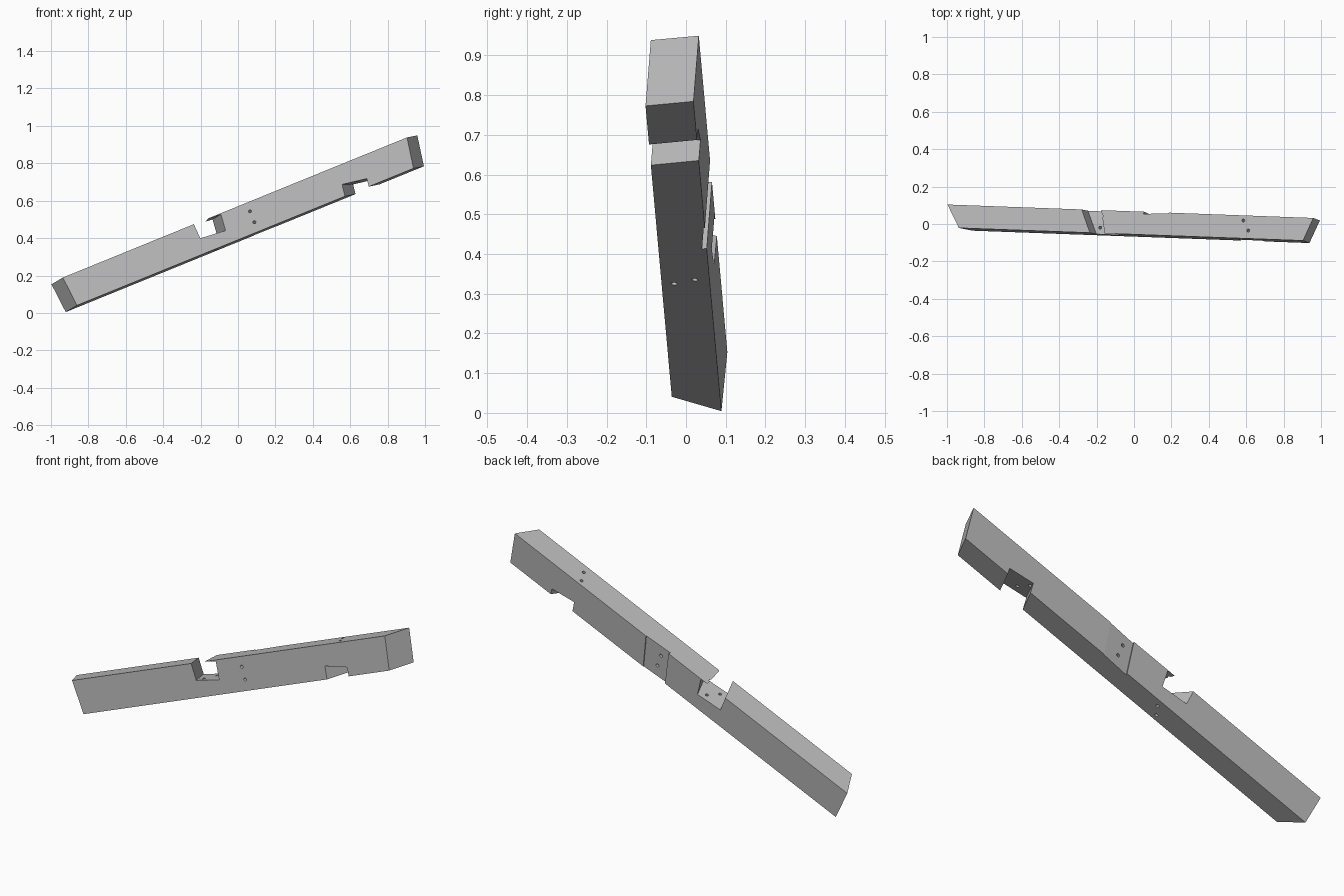
import bpy, bmesh
from mathutils import Vector, Matrix

cube = bpy.data.objects.get("Cube")
if cube:
    bpy.data.objects.remove(cube, do_unlink=True)

# Beam frame: length, depth (to the back) and height directions
U = Vector((0.926, -0.034, 0.377)).normalized()
W = Vector((0.064, 0.996, -0.067))
W = (W - U * W.dot(U)).normalized()
V = W.cross(U).normalized()
V = V if V.z > 0 else -V
CENTRE = Vector((0, 0, 0.475))
DEPTH, HEIGHT = 0.0615, 0.0835


def world(s, d, h):
    return CENTRE + U * s + W * d + V * h


def solid(name, first, last):
    """Closed prism between two matching loops of points."""
    bm = bmesh.new()
    a = [bm.verts.new(p) for p in first]
    b = [bm.verts.new(p) for p in last]
    bm.faces.new(a)
    bm.faces.new(b[::-1])
    n = len(a)
    for i in range(n):
        bm.faces.new((a[i], b[i], b[(i + 1) % n], a[(i + 1) % n]))
    bmesh.ops.recalc_face_normals(bm, faces=bm.faces)
    mesh = bpy.data.meshes.new(name)
    bm.to_mesh(mesh)
    bm.free()
    obj = bpy.data.objects.new(name, mesh)
    bpy.context.collection.objects.link(obj)
    return obj


def sweep(name, loop, axis, start, end):
    """Prism of a loop moved along an axis."""
    return solid(name, [p + axis * start for p in loop],
                 [p + axis * end for p in loop])


def drill(name, a, b, radius=0.008):
    """Round cutter between two points."""
    turn = (b - a).to_track_quat('Z', 'Y').to_matrix()
    ring = [turn @ (Matrix.Rotation(i * 0.5236, 3, 'Z') @ Vector((radius, 0, 0)))
            for i in range(12)]
    return solid(name, [a + p for p in ring], [b + p for p in ring])


# Beam with skew-cut ends; corners run front top, front bottom, back bottom, back top
section = [(-DEPTH, HEIGHT), (-DEPTH, -HEIGHT), (DEPTH, -HEIGHT), (DEPTH, HEIGHT)]
low_end = (-0.974, -0.959, -1.033, -1.048)
high_end = (1.014, 0.984, 1.036, 1.065)
beam = solid("beam",
             [world(s, d, h) for s, (d, h) in zip(low_end, section)],
             [world(s, d, h) for s, (d, h) in zip(high_end, section)])
cutters = []

# Upper notch for a crossing member, slightly undercut on one side
upper_axis = Vector((-0.045, 0.125, -0.027))
upper = [(-0.2, 0.4), (-0.067, 0.44), (-0.089, 0.528), (-0.235, 0.484)]
upper = [Vector((x, -0.058, z)) for x, z in upper]
cutters.append(sweep("upper_notch", upper, upper_axis, -1, 2))

# Lower notch, open at the underside
lower_axis = Vector((0.062, 0.125, 0))
lower = [(0.553, 0.687), (0.688, 0.718), (0.724, 0.6), (0.587, 0.567)]
lower = [Vector((x, -0.09, z)) for x, z in lower]
cutters.append(sweep("lower_notch", lower, lower_axis, -1, 2))

# Shallow pocket across the back, deeper at its lower side
pocket = [(0.045, 0.012, -0.1), (0.186, 0.003, -0.1),
          (0.235, 0.003, 0.1), (0.088, 0.012, 0.1)]
pocket = [world(s, DEPTH - cut, h) for s, cut, h in pocket]
cutters.append(sweep("back_pocket", pocket, U * 0.33 + W * 0.94, 0, 0.1))

# Screw holes, square to each joint
up = Vector((-0.32, 0.125, 0.94))
for point in (Vector((-0.155, -0.03, 0.325)), Vector((-0.118, 0.022, 0.335))):
    cutters.append(drill("upper_hole", point - up * 0.05, point + up * 0.25))
up = Vector((-0.225, 0.108, 0.968))
for point in (Vector((0.583, 0.02, 0.807)), Vector((0.61, -0.035, 0.817))):
    cutters.append(drill("lower_hole", point - up * 0.16, point + up * 0.05))
for h in (0.034, -0.029):
    cutters.append(drill("pocket_hole", world(0.07, -0.11, h), world(0.146, 0.11, h)))

# Cut the joints and remove the cutters
bpy.context.view_layer.objects.active = beam
for cutter in cutters:
    mod = beam.modifiers.new("cut", 'BOOLEAN')
    mod.operation = 'DIFFERENCE'
    mod.solver = 'EXACT'
    mod.object = cutter
    bpy.ops.object.modifier_apply(modifier=mod.name)
    bpy.data.objects.remove(cutter, do_unlink=True)

# Plain grey finish
grey = bpy.data.materials.new("plain grey")
grey.use_nodes = True
colour = (0.5, 0.5, 0.5, 1)
grey.diffuse_color = colour
grey.node_tree.nodes["Principled BSDF"].inputs["Base Color"].default_value = colour
beam.data.materials.clear()
beam.data.materials.append(grey)
for face in beam.data.polygons:
    face.material_index = 0
